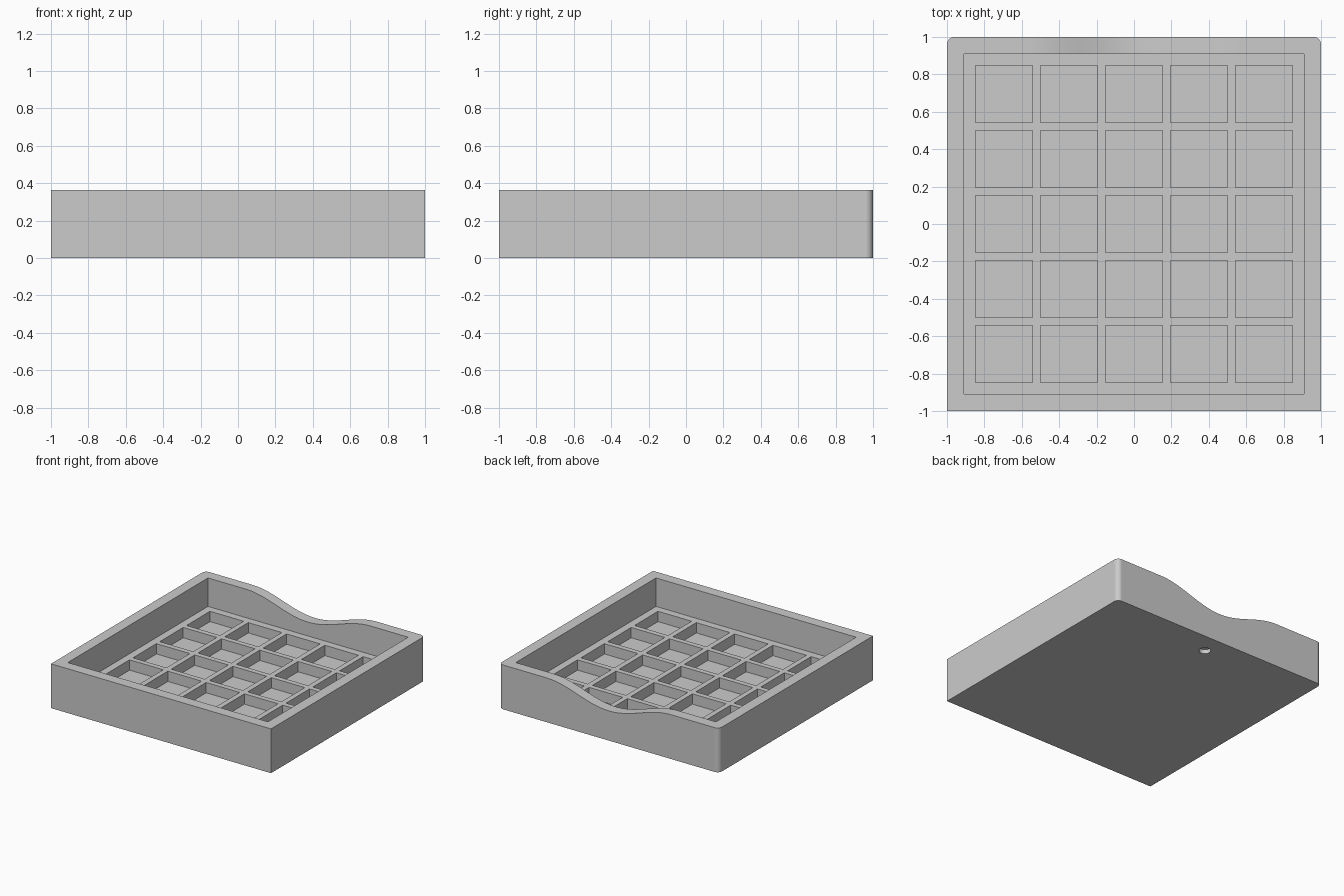
import bpy
import math

HEIGHT = 0.364       # full wall height
INNER = 0.91         # half width of the cavity
FLOOR = 0.13         # top of the divider grid
POCKET_FLOOR = 0.045
POCKET = 0.305       # pocket side
PITCH = 0.348        # pocket spacing
RADIUS = 0.04        # rounded back corners
DIP_HALF, DIP_DEPTH = 0.57, 0.12

cube = bpy.data.objects.get("Cube")
if cube:
    bpy.data.objects.remove(cube, do_unlink=True)


def make_object(name, verts, faces):
    mesh = bpy.data.meshes.new(name)
    mesh.from_pydata(verts, [], faces)
    obj = bpy.data.objects.new(name, mesh)
    bpy.context.collection.objects.link(obj)
    return obj


def prism_data(outline, low, high, place, start=0):
    """Closed prism of a counter-clockwise outline; place maps (u, v, w) to xyz."""
    n = len(outline)
    verts = [place(u, v, w) for w in (low, high) for u, v in outline]
    faces = [[start + i for i in reversed(range(n))],
             [start + n + i for i in range(n)]]
    for i in range(n):
        j = (i + 1) % n
        faces.append([start + k for k in (i, j, n + j, n + i)])
    return verts, faces


def upright(u, v, w):
    return (u, v, w)


def along_back(u, v, w):
    return (u, -w, v)


def square(cx, cy, half):
    return [(cx - half, cy - half), (cx + half, cy - half),
            (cx + half, cy + half), (cx - half, cy + half)]


def circle(cx, cy, r, count):
    return [(cx + r * math.cos(2 * math.pi * i / count),
             cy + r * math.sin(2 * math.pi * i / count)) for i in range(count)]


def cut(target, name, verts, faces):
    cutter = make_object(name, verts, faces)
    cutter.hide_render = True
    mod = target.modifiers.new(name, 'BOOLEAN')
    mod.operation = 'DIFFERENCE'
    mod.solver = 'EXACT'
    mod.object = cutter
    bpy.context.view_layer.objects.active = target
    bpy.ops.object.modifier_apply(modifier=mod.name)
    bpy.data.objects.remove(cutter, do_unlink=True)


# Solid body: square front corners, rounded back corners
outline = [(-1, -1), (1, -1)]
for side, first in ((1, 0), (-1, 90)):
    for i in range(9):
        a = math.radians(first + 90 * i / 8)
        outline.append((side * (1 - RADIUS) + RADIUS * math.cos(a),
                        1 - RADIUS + RADIUS * math.sin(a)))
tray = make_object("tray", *prism_data(outline, 0, HEIGHT, upright))

# Main cavity
cut(tray, "cavity", *prism_data(square(0, 0, INNER), FLOOR, 1, upright))

# Grid of square pockets
verts, faces = [], []
for row in range(-2, 3):
    for col in range(-2, 3):
        v, f = prism_data(square(col * PITCH, row * PITCH, POCKET / 2),
                          POCKET_FLOOR, FLOOR + 0.1, upright, len(verts))
        verts += v
        faces += f
cut(tray, "pockets", verts, faces)

# Smooth finger dip in the back wall
steps = 48
dip = []
for i in range(steps + 1):
    t = i / steps
    dip.append((DIP_HALF * (2 * t - 1),
                HEIGHT - DIP_DEPTH * (1 - math.cos(2 * math.pi * t)) / 2))
dip += [(DIP_HALF, 0.6), (-DIP_HALF, 0.6)]
cut(tray, "finger_dip", *prism_data(dip, -1.2, -0.8, along_back))

# Blind round hole in the underside
cut(tray, "bottom_hole", *prism_data(circle(0, 0.83, 0.045, 32), -0.1, 0.035, upright))

# Single grey material
grey = bpy.data.materials.new("light grey")
grey.use_nodes = True
color = (0.6, 0.6, 0.6, 1)
grey.diffuse_color = color
grey.node_tree.nodes["Principled BSDF"].inputs["Base Color"].default_value = color
tray.data.materials.clear()
tray.data.materials.append(grey)
for face in tray.data.polygons:
    face.material_index = 0

# Smooth curves, crisp edges, flat large faces
bpy.ops.object.select_all(action='DESELECT')
tray.select_set(True)
bpy.context.view_layer.objects.active = tray
bpy.ops.object.shade_smooth_by_angle(angle=math.radians(30))
weighted = tray.modifiers.new("flat_faces", 'WEIGHTED_NORMAL')
weighted.keep_sharp = True
